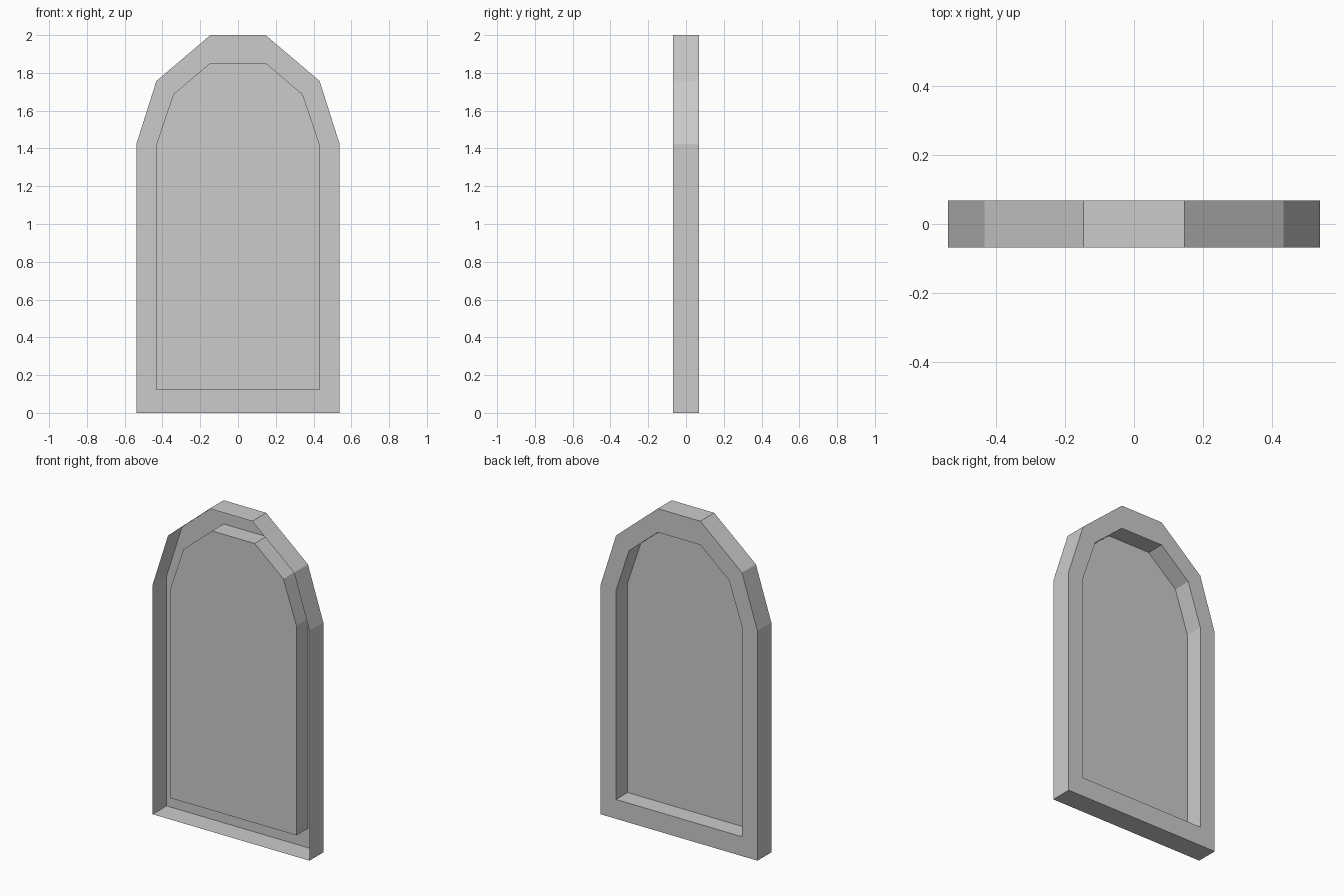
import bpy
import bmesh

cube = bpy.data.objects.get("Cube")
if cube:
    bpy.data.objects.remove(cube, do_unlink=True)

GREY = (0.6, 0.6, 0.6, 1.0)
mat = bpy.data.materials.new("plain grey")
mat.diffuse_color = GREY
mat.use_nodes = True
mat.node_tree.nodes["Principled BSDF"].inputs["Base Color"].default_value = GREY

BACK, FRONT, PANEL = 0.068, -0.068, -0.045

# Right halves of the arched outlines, from bottom to top (x, z)
OUTER = [(0.538, 0.0), (0.538, 1.424), (0.432, 1.757), (0.146, 2.0)]
INNER = [(0.432, 0.12), (0.432, 1.42), (0.343, 1.686), (0.146, 1.853)]


def arch(half, y):
    """Mirror a half outline into a closed loop at depth y."""
    full = half + [(-x, z) for x, z in reversed(half)]
    return [(x, y, z) for x, z in full]


def build(name, loops, fill_last=False):
    """Join successive loops with bands of quads, optionally capping the last."""
    bm = bmesh.new()
    rings = [[bm.verts.new(co) for co in loop] for loop in loops]
    for a, b in zip(rings, rings[1:]):
        n = len(a)
        for i in range(n):
            j = (i + 1) % n
            bm.faces.new((a[i], b[i], b[j], a[j]))
    if fill_last:
        bm.faces.new(reversed(rings[-1]))
    mesh = bpy.data.meshes.new(name)
    bm.to_mesh(mesh)
    bm.free()
    mesh.materials.append(mat)
    obj = bpy.data.objects.new(name, mesh)
    bpy.context.collection.objects.link(obj)
    return obj


# Thin outer wall, open at the front, with a flat rim at the back
build("arched_frame", [arch(OUTER, FRONT), arch(OUTER, BACK), arch(INNER, BACK)])

# Panel pushed forward from the rim, recessed when seen from behind
build("recessed_panel", [arch(INNER, BACK), arch(INNER, PANEL)], fill_last=True)
